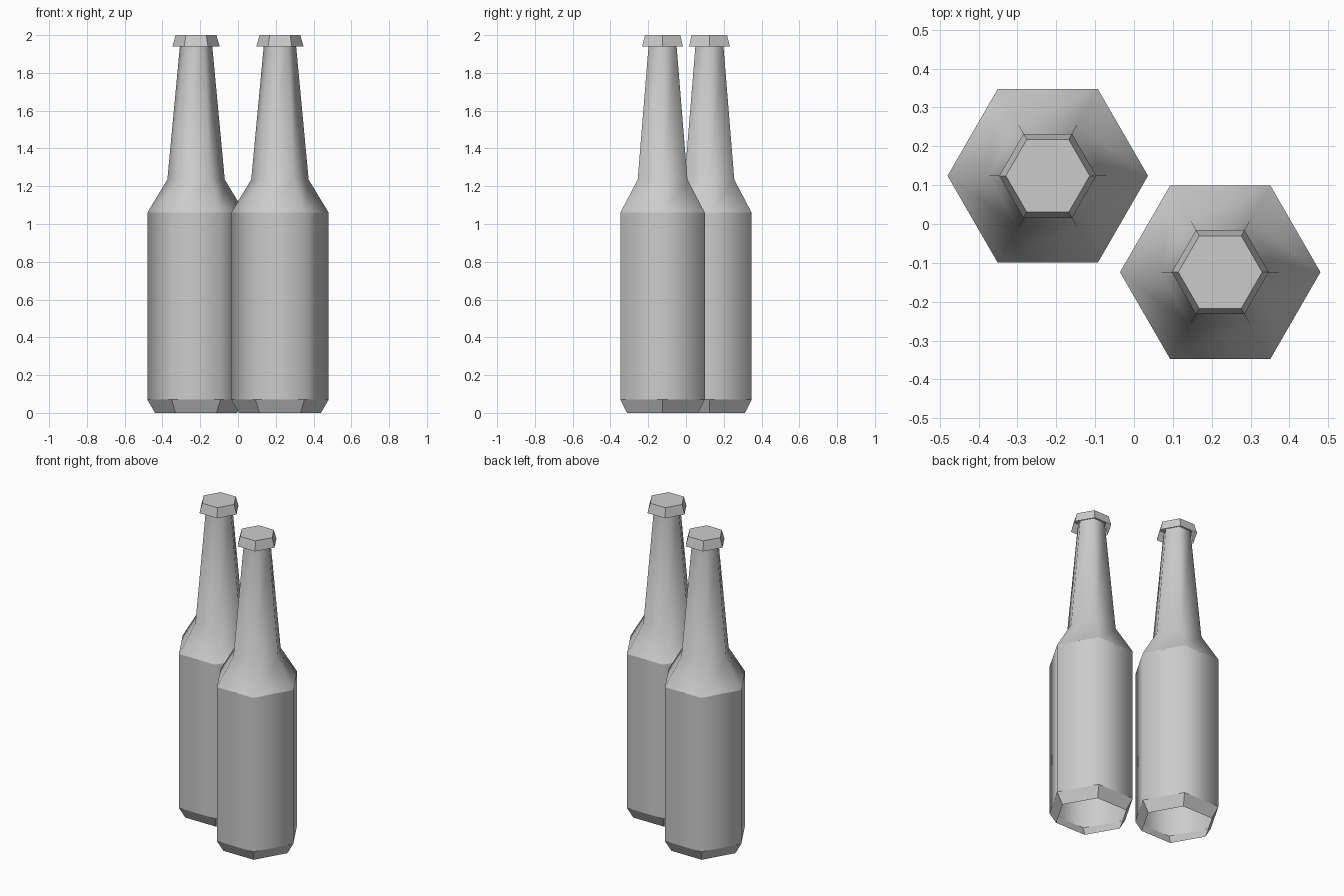
import bpy, bmesh
from math import cos, sin, radians

if "Cube" in bpy.data.objects:
    bpy.data.objects.remove(bpy.data.objects["Cube"])

grey = bpy.data.materials.new("plain_grey")
grey.use_nodes = True
GREY = (0.6, 0.6, 0.6, 1)
grey.diffuse_color = GREY
grey.node_tree.nodes["Principled BSDF"].inputs["Base Color"].default_value = GREY

SIDES = 6


def lathe(name, profile, centre, flat_bands=(), sharp_rings=(), close_top=False):
    """Sweep (radius, height) rings into a six-sided shell."""
    bm = bmesh.new()
    rings = []
    for radius, z in profile:
        angles = [radians(360 * i / SIDES) for i in range(SIDES)]
        rings.append([bm.verts.new((radius * cos(a), radius * sin(a), z)) for a in angles])
    for band, (low, high) in enumerate(zip(rings, rings[1:])):
        for i in range(SIDES):
            j = (i + 1) % SIDES
            face = bm.faces.new((low[i], low[j], high[j], high[i]))
            face.smooth = band not in flat_bands
    if close_top:
        bm.faces.new(rings[-1])
    for r in sharp_rings:
        for i in range(SIDES):
            bm.edges.get((rings[r][i], rings[r][(i + 1) % SIDES])).smooth = False
    mesh = bpy.data.meshes.new(name)
    bm.to_mesh(mesh)
    bm.free()
    mesh.materials.append(grey)
    obj = bpy.data.objects.new(name, mesh)
    obj.location = (*centre, 0)
    bpy.context.collection.objects.link(obj)
    return obj


# Open foot chamfer, straight body, shoulder and tapering neck
bottle_profile = [(0.217, 0), (0.258, 0.07), (0.258, 1.06), (0.152, 1.235), (0.084, 1.96)]
# Flared cap, open underneath
cap_profile = [(0.125, 1.94), (0.108, 2.0)]

for side, sign in (("right", -1), ("left", 1)):
    centre = (0.222 * sign, -0.124 * sign)
    lathe(side + "_bottle", bottle_profile, centre, flat_bands=(0,), sharp_rings=(1, 2))
    lathe(side + "_cap", cap_profile, centre, flat_bands=(0,), close_top=True)
